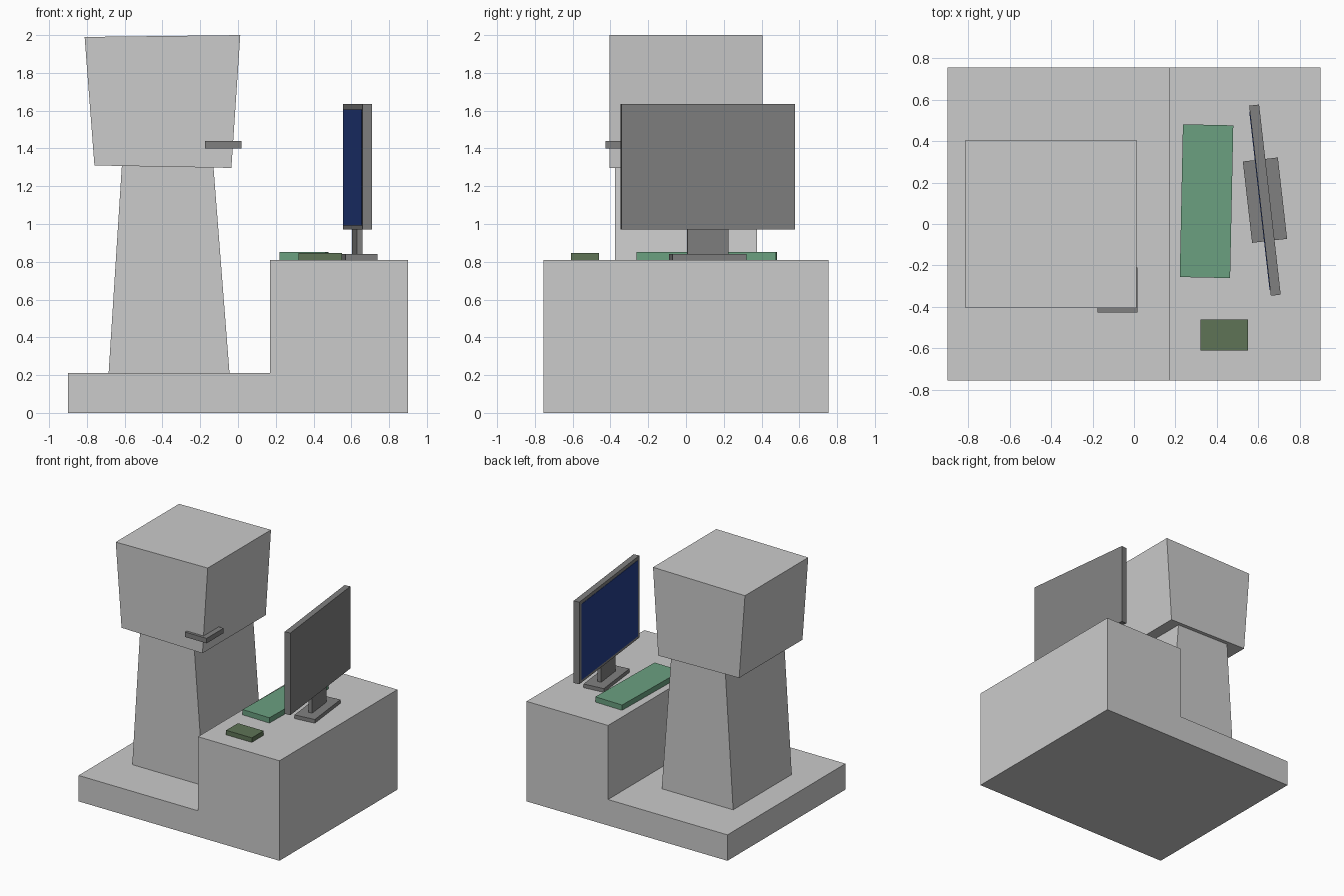
import bpy, bmesh, math
from mathutils import Matrix

if "Cube" in bpy.data.objects:
    bpy.data.objects.remove(bpy.data.objects["Cube"])


def material(name, rgb):
    m = bpy.data.materials.new(name)
    m.diffuse_color = (*rgb, 1)
    m.use_nodes = True
    m.node_tree.nodes["Principled BSDF"].inputs["Base Color"].default_value = m.diffuse_color
    return m


STONE = material("light_grey", (0.597, 0.597, 0.597))
DARK = material("dark_grey", (0.216, 0.216, 0.216))
GREEN = material("soft_green", (0.145, 0.352, 0.216))
OLIVE = material("olive", (0.112, 0.174, 0.093))
BLUE = material("screen_blue", (0.019, 0.051, 0.262))


def prism(name, outline, y0, y1, mat):
    """Extrude an outline in the xz plane from y0 to y1."""
    bm = bmesh.new()
    face = bm.faces.new([bm.verts.new((x, y0, z)) for x, z in outline])
    out = bmesh.ops.extrude_face_region(bm, geom=[face])["geom"]
    verts = [v for v in out if isinstance(v, bmesh.types.BMVert)]
    bmesh.ops.translate(bm, verts=verts, vec=(0, y1 - y0, 0))
    bmesh.ops.recalc_face_normals(bm, faces=bm.faces[:])
    return finish(name, bm, mat)


def box(name, centre, size, z0, z1, mat, turn=0.0, shift=0.0):
    """Box on z0..z1, turned about its centre; shift slides it along its own x."""
    bm = bmesh.new()
    place = (Matrix.Translation((centre[0], centre[1], (z0 + z1) / 2))
             @ Matrix.Rotation(math.radians(turn), 4, 'Z')
             @ Matrix.Translation((shift, 0, 0))
             @ Matrix.Diagonal((size[0], size[1], z1 - z0, 1)))
    bmesh.ops.create_cube(bm, size=1, matrix=place)
    return finish(name, bm, mat)


def finish(name, bm, mat):
    me = bpy.data.meshes.new(name)
    bm.to_mesh(me)
    bm.free()
    me.materials.append(mat)
    ob = bpy.data.objects.new(name, me)
    bpy.context.collection.objects.link(ob)
    return ob


# Stepped plinth: low floor and raised desk
prism("plinth", [(-0.9, 0), (0.9, 0), (0.9, 0.81), (0.17, 0.81),
                 (0.17, 0.21), (-0.9, 0.21)], -0.755, 0.755, STONE)

# Seated figure: tapered torso and flared head
prism("torso", [(-0.685, 0.21), (-0.045, 0.21), (-0.13, 1.303),
                (-0.615, 1.307)], -0.375, 0.375, STONE)
prism("head", [(-0.76, 1.31), (-0.035, 1.297), (0.012, 2.0),
               (-0.812, 1.99)], -0.405, 0.405, STONE)

# Mouth wrapping round the front corner of the head
prism("mouth_front", [(-0.175, 1.4), (0.018, 1.4), (0.018, 1.44),
                      (-0.175, 1.44)], -0.427, -0.4, DARK)
prism("mouth_side", [(-0.03, 1.4), (0.018, 1.4), (0.018, 1.44),
                     (-0.03, 1.44)], -0.4, -0.21, DARK)

# Desk items
box("keyboard", (0.35, 0.11), (0.243, 0.737), 0.81, 0.853, GREEN, turn=-1.2)
box("mouse", (0.436, -0.535), (0.23, 0.15), 0.81, 0.847, OLIVE)

# Monitor, all parts sharing one centre and turn
C, T = (0.632, 0.115), 6.5
box("monitor_foot", C, (0.17, 0.395), 0.81, 0.84, DARK, T)
box("monitor_neck", C, (0.03, 0.22), 0.84, 0.97, DARK, T)
box("monitor_panel", C, (0.048, 0.923), 0.97, 1.635, DARK, T)
box("monitor_screen", C, (0.004, 0.865), 0.992, 1.607, BLUE, T, shift=-0.025)
